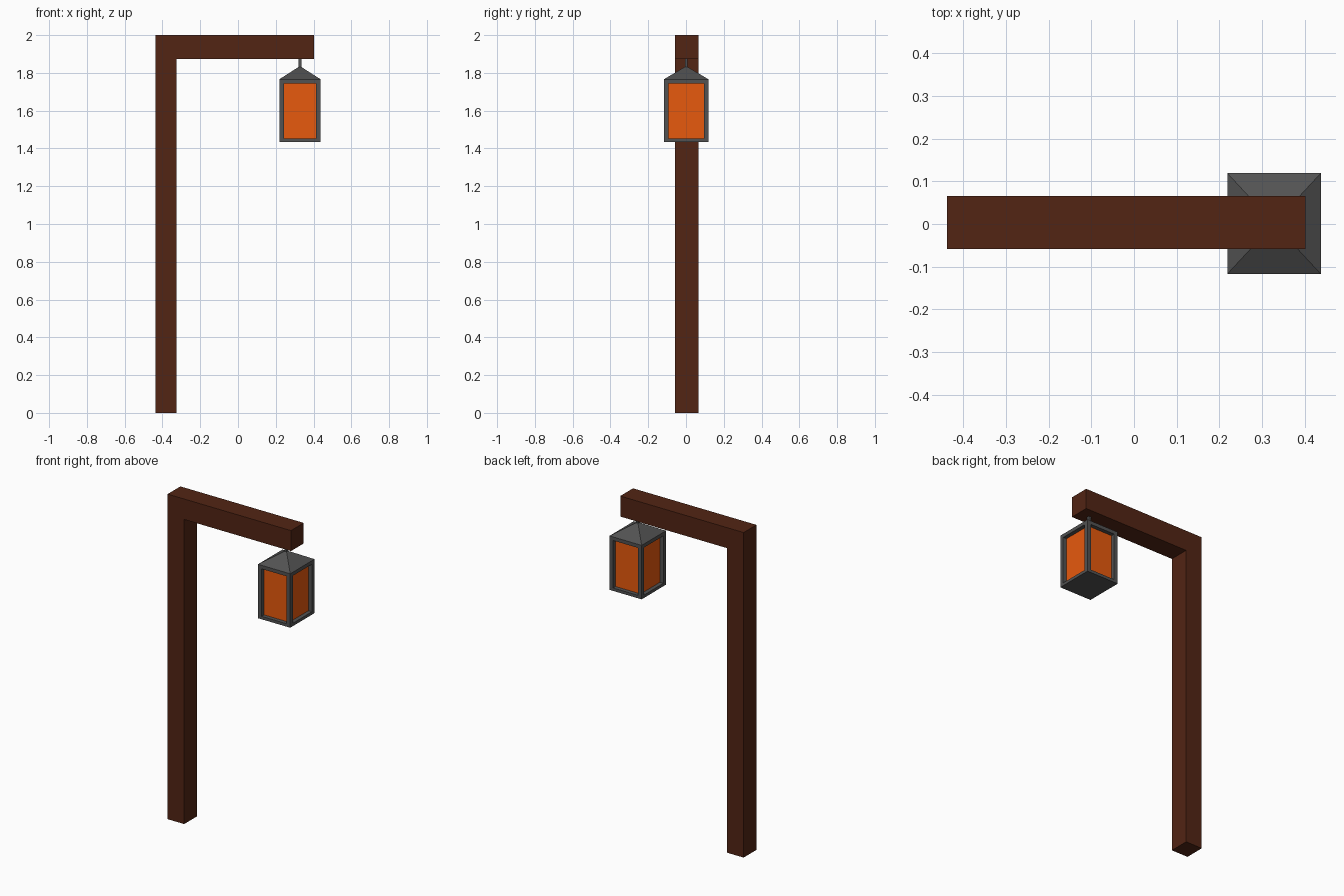
import bpy, bmesh
from mathutils import Matrix, Vector

if "Cube" in bpy.data.objects:
    bpy.data.objects.remove(bpy.data.objects["Cube"])


def material(name, rgb):
    m = bpy.data.materials.new(name)
    m.diffuse_color = (*rgb, 1)
    m.use_nodes = True
    m.node_tree.nodes["Principled BSDF"].inputs["Base Color"].default_value = m.diffuse_color
    return m


WOOD = material("dark_wood", (0.085, 0.018, 0.007))
IRON = material("dark_iron", (0.085, 0.085, 0.085))
GLOW = material("amber_glass", (0.8, 0.1, 0.004))


def finish(name, bm, mat):
    bmesh.ops.recalc_face_normals(bm, faces=bm.faces[:])
    me = bpy.data.meshes.new(name)
    bm.to_mesh(me)
    bm.free()
    me.materials.append(mat)
    ob = bpy.data.objects.new(name, me)
    bpy.context.collection.objects.link(ob)
    return ob


def add_box(bm, center, size):
    bmesh.ops.create_cube(bm, size=1, matrix=Matrix.Translation(center) @ Matrix.Diagonal((*size, 1)))


def box(name, center, size, mat):
    bm = bmesh.new()
    add_box(bm, center, size)
    return finish(name, bm, mat)


# Wooden post and arm: one L-shaped profile extruded in depth
y0, y1 = -0.059, 0.065
profile = [(-0.438, 0), (-0.325, 0), (-0.325, 1.874), (0.402, 1.874), (0.402, 2), (-0.438, 2)]
bm = bmesh.new()
face = bm.faces.new([bm.verts.new((x, y0, z)) for x, z in profile])
ext = bmesh.ops.extrude_face_region(bm, geom=[face])
bmesh.ops.translate(bm, vec=(0, y1 - y0, 0), verts=[v for v in ext["geom"] if isinstance(v, bmesh.types.BMVert)])
finish("post_and_arm", bm, WOOD)

# Lantern dimensions
cx, cy = 0.328, 0.001
w, d = 0.219, 0.236
bottom, eave, peak = 1.434, 1.766, 1.836
bar, base_h, top_h = 0.025, 0.018, 0.022

# Lantern frame: base slab, top slab and four corner bars
box("lantern_base", (cx, cy, bottom + base_h / 2), (w, d, base_h), IRON)
box("lantern_top", (cx, cy, eave - top_h / 2), (w, d, top_h), IRON)
bm = bmesh.new()
for sx in (-1, 1):
    for sy in (-1, 1):
        add_box(bm, (cx + sx * (w - bar) / 2, cy + sy * (d - bar) / 2, (bottom + base_h + eave - top_h) / 2),
                (bar, bar, eave - bottom - base_h - top_h))
finish("lantern_corner_bars", bm, IRON)

# Glowing glass, recessed behind the bars
box("lantern_glass", (cx, cy, (bottom + base_h + eave - top_h) / 2),
    (w - 2 * bar + 0.002, d - 2 * bar + 0.002, eave - bottom - base_h - top_h), GLOW)

# Pyramid roof
bm = bmesh.new()
base = [bm.verts.new((cx + sx * w / 2, cy + sy * d / 2, eave)) for sx, sy in ((-1, -1), (1, -1), (1, 1), (-1, 1))]
tip = bm.verts.new((cx, cy, peak))
bm.faces.new(base)
for i in range(4):
    bm.faces.new((base[i], base[(i + 1) % 4], tip))
finish("lantern_roof", bm, IRON)

# Hanger rod between roof and arm
box("hanger_rod", (cx, cy, 1.852), (0.015, 0.015, 0.05), IRON)
